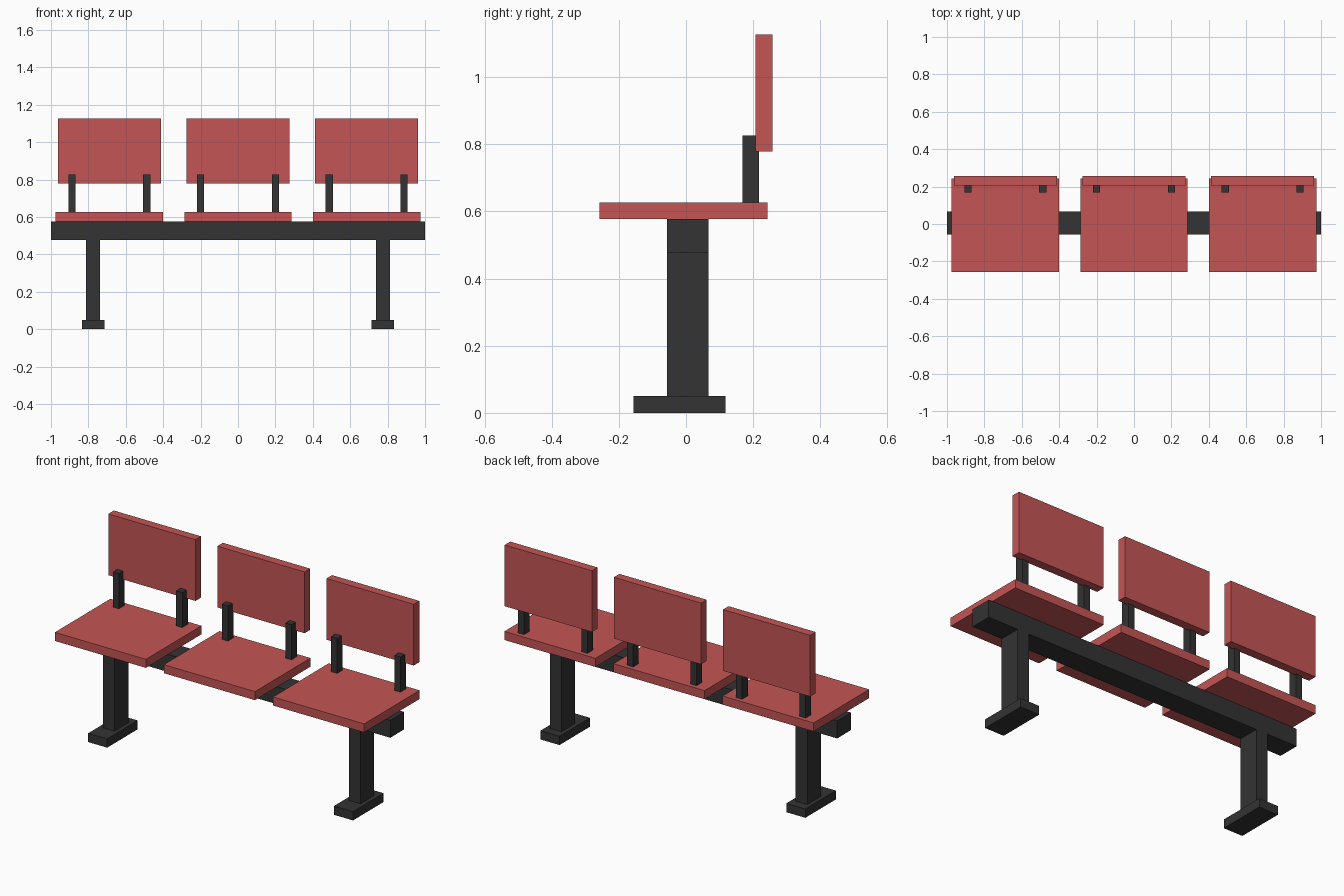
import bpy
import bmesh
from mathutils import Vector

if "Cube" in bpy.data.objects:
    bpy.data.objects.remove(bpy.data.objects["Cube"])


def material(name, color):
    mat = bpy.data.materials.new(name)
    mat.diffuse_color = color
    mat.use_nodes = True
    mat.node_tree.nodes["Principled BSDF"].inputs["Base Color"].default_value = mat.diffuse_color
    return mat


RED = material("red_panel", (0.56, 0.09, 0.09, 1))
DARK = material("dark_metal", (0.033, 0.033, 0.033, 1))


def box(name, xs, ys, zs, mat):
    """Flat-faced box spanning the given (min, max) ranges."""
    lo, hi = Vector((xs[0], ys[0], zs[0])), Vector((xs[1], ys[1], zs[1]))
    bm = bmesh.new()
    bmesh.ops.create_cube(bm, size=1)
    bmesh.ops.scale(bm, vec=hi - lo, verts=bm.verts)
    mesh = bpy.data.meshes.new(name)
    bm.to_mesh(mesh)
    bm.free()
    mesh.materials.append(mat)
    obj = bpy.data.objects.new(name, mesh)
    obj.location = (lo + hi) / 2
    bpy.context.collection.objects.link(obj)
    return obj


def span(center, width):
    return center - width / 2, center + width / 2


# Long support beam
box("beam", (-1, 1), (-0.057, 0.067), (0.477, 0.577), DARK)

# Legs with foot plates
for side, x in (("left", -0.775), ("right", 0.775)):
    box(f"{side}_leg", span(x, 0.073), (-0.057, 0.067), (0.05, 0.477), DARK)
    box(f"{side}_foot", span(x, 0.12), (-0.157, 0.118), (0, 0.05), DARK)

# Three seats, each with a backrest on two posts
for place, x in (("left", -0.688), ("middle", 0), ("right", 0.688)):
    box(f"{place}_seat", span(x, 0.574), (-0.257, 0.243), (0.577, 0.626), RED)
    box(f"{place}_backrest", span(x, 0.55), (0.207, 0.257), (0.778, 1.127), RED)
    for side, dx in (("left", -0.2), ("right", 0.2)):
        box(f"{place}_{side}_post", span(x + dx, 0.038),
            (0.168, 0.218), (0.626, 0.826), DARK)
